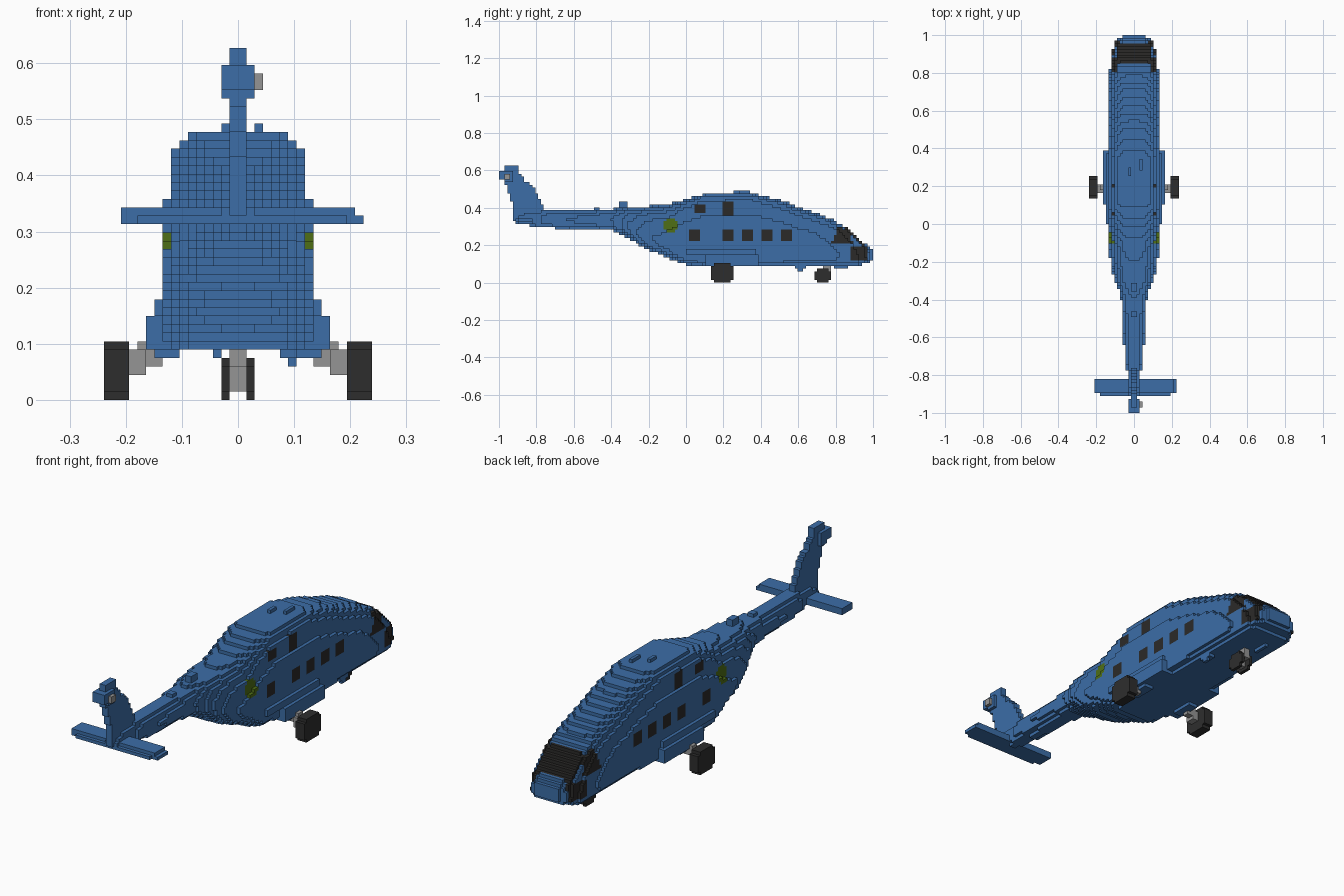
import bpy, bmesh, math
from mathutils import Vector

old = bpy.data.objects.get("Cube")
if old:
    bpy.data.objects.remove(old, do_unlink=True)

V = 1 / 67  # edge of one block


def material(name, rgb):
    m = bpy.data.materials.new(name)
    m.use_nodes = True
    m.diffuse_color = (*rgb, 1)
    bsdf = m.node_tree.nodes["Principled BSDF"]
    bsdf.inputs["Base Color"].default_value = (*rgb, 1)
    bsdf.inputs["Roughness"].default_value = 0.8
    return m


BLUE = material("blue_paint", (0.045, 0.155, 0.39))
GLASS = material("dark_glass", (0.024, 0.023, 0.022))
TYRE = material("black_rubber", (0.027, 0.027, 0.027))
GREY = material("grey_metal", (0.30, 0.30, 0.30))
GREEN = material("olive_green", (0.077, 0.156, 0.008))


def lerp(table, t):
    """Piecewise linear lookup of rows (key, value...) -> list of values."""
    if t <= table[0][0]:
        return table[0][1:]
    for a, b in zip(table, table[1:]):
        if t <= b[0]:
            f = (t - a[0]) / (b[0] - a[0])
            return [p + (q - p) * f for p, q in zip(a[1:], b[1:])]
    return table[-1][1:]


SIDES = [(ax, s) for ax in range(3) for s in (0, 1)]


def blocks(name, lo, hi, inside, mats, paint=lambda x, y, z: 0):
    """Fill a shape with blocks and keep only the outer skin."""
    r = [range(math.floor(a / V + .01), math.ceil(b / V - .01)) for a, b in zip(lo, hi)]
    mid = lambda c: [(k + 0.5) * V for k in c]
    cells = {(i, j, k) for i in r[0] for j in r[1] for k in r[2] if inside(*mid((i, j, k)))}
    bm = bmesh.new()
    verts = {}
    for c in sorted(cells):
        for ax, s in SIDES:
            n = list(c)
            n[ax] += 2 * s - 1
            if tuple(n) in cells:
                continue
            u, w = (ax + 1) % 3, (ax + 2) % 3
            loop = []
            for du, dw in ((0, 0), (1, 0), (1, 1), (0, 1)):
                p = list(c)
                p[ax] += s
                p[u] += du
                p[w] += dw
                p = tuple(p)
                if p not in verts:
                    verts[p] = bm.verts.new(Vector(p) * V)
                loop.append(verts[p])
            f = bm.faces.new(loop if s else loop[::-1])
            f.material_index = paint(*mid(c))
    me = bpy.data.meshes.new(name)
    bm.to_mesh(me)
    bm.free()
    for m in mats:
        me.materials.append(m)
    ob = bpy.data.objects.new(name, me)
    bpy.context.collection.objects.link(ob)
    return ob


def box(name, lo, hi, mat):
    """Plain box, given in whole blocks."""
    bpy.ops.mesh.primitive_cube_add(size=1)
    ob = bpy.context.object
    ob.name = name
    ob.scale = [(b - a) * V for a, b in zip(lo, hi)]
    ob.location = [(a + b) / 2 * V for a, b in zip(lo, hi)]
    bpy.ops.object.transform_apply()
    ob.data.materials.append(mat)
    return ob


def pair(name, lo, hi, mat):
    """Box on the left and its mirror on the right."""
    box("left_" + name, lo, hi, mat)
    box("right_" + name, (-hi[0], lo[1], lo[2]), (-lo[0], hi[1], hi[2]), mat)


# Fuselage stations: y, bottom, top, half width, roundness
STATIONS = [
    (-0.91, .315, .375, .022, 3), (-0.80, .30, .385, .034, 3), (-0.70, .29, .39, .050, 2.4),
    (-0.50, .285, .39, .058, 2.4), (-0.40, .28, .395, .066, 2.4), (-0.35, .255, .40, .080, 2.6),
    (-0.28, .22, .405, .110, 3), (-0.20, .175, .41, .126, 3), (-0.10, .135, .42, .132, 3.2),
    (-0.04, .107, .435, .136, 4), (0.0, .095, .445, .136, 5), (0.10, .09, .475, .137, 6),
    (0.35, .09, .478, .137, 6), (0.50, .09, .442, .137, 5), (0.60, .09, .405, .136, 4.5),
    (0.70, .09, .372, .135, 4.5), (0.78, .09, .338, .130, 5), (0.85, .09, .302, .124, 6),
    (0.90, .09, .258, .118, 6), (0.95, .098, .212, .107, 6), (0.98, .11, .19, .085, 5),
    (1.0, .12, .175, .055, 5)]


def in_fuselage(x, y, z):
    bottom, top, width, n = lerp(STATIONS, y)
    mid = bottom + 0.3 * (top - bottom) if y > -0.3 else (bottom + top) / 2
    t = (z - mid) / (top - mid) if z > mid else (mid - z) / (mid - bottom)
    if t >= 1:
        return False
    taper = 1 - 0.12 * t if z > mid else 1
    return abs(x) < width * taper * (1 - t ** n) ** (1 / n)


# Side windows: centre y, centre z, half width, half height
WINDOWS = [(y, .254, .030, .030) for y in (.042, .222, .325, .430, .532)]
WINDOWS += [(.070, .396, .028, .023), (.226, .397, .034, .035)]


def paint_fuselage(x, y, z):
    side = abs(x) > 0.075
    for cy, cz, w, h in WINDOWS:
        dy, dz = abs(y - cy) / w, abs(z - cz) / h
        if side and dy < 1 and dz < 1 and dy + dz < 1.75:
            return 1
    # round green marking
    if side and math.hypot(y + .085, z - .308) < .038:
        return 2
    # windscreen, cockpit side panes and lower nose panes
    if abs(x) < .088 and .855 < y < .95 and z > .19:
        return 1
    if abs(x) > .09 and .215 < z < .305 and abs(y - .838) < .055 - .35 * (z - .215):
        return 1
    if abs(x) > .07 and .885 < y < .965 and .12 < z < .19:
        return 1
    return 0


blocks("fuselage", (-.15, -.91, .08), (.15, 1, .49), in_fuselage, [BLUE, GLASS, GREEN], paint_fuselage)

# Tail fin outline: z, rear y, front y
FIN = [(.31, -.915, -.80), (.38, -.925, -.75), (.44, -.935, -.775), (.50, -.955, -.81),
       (.545, -.975, -.86), (.555, -1.0, -.87), (.60, -1.0, -.895), (.603, -.97, -.90), (.63, -.97, -.90)]


def in_fin(x, y, z):
    rear, front = lerp(FIN, z)
    half = .03 if .54 < z < .597 and y < -.92 else .015
    return rear < y < front and abs(x) < half


blocks("tail_fin", (-.03, -1, .315), (.03, -.74, .627), in_fin, [BLUE])
box("tail_rotor_hub", (2, -65, 37), (3, -63, 39), GREY)

# Tailplane, slightly longer on the left
box("tailplane_lower", (-14, -60, 21), (15, -55, 22), BLUE)
box("tailplane_upper", (-14, -60, 22), (14, -55, 23), BLUE)
box("tailplane_trailing_edge", (-12, -61, 21), (13, -60, 22), BLUE)

# Sponsons and undercarriage
pair("sponson", (7, 7, 6), (11, 26, 10), BLUE)
pair("sponson_top", (7, 0, 10), (10, 25, 12), BLUE)
pair("sponson_underside", (7, 10, 5), (10, 17, 6), BLUE)
pair("main_strut", (9, 12, 4), (12, 14, 7), GREY)
pair("main_axle", (11, 11, 3), (13, 14, 6), GREY)


def wheel(name, x0, x1, y, radius):
    """Block wheel with clipped corners, standing on the ground."""
    clip = lambda px, py, pz: abs(py - y) + abs(pz - radius) < 2 * radius - V * 1.1
    blocks(name, (x0, y - radius, 0), (x1, y + radius, 2 * radius), clip, [TYRE])


for side, s in (("left", 1), ("right", -1)):
    a, b = sorted((13 * V * s, 16 * V * s))
    wheel(side + "_main_wheel", a, b, 12.75 * V, 3.5 * V)
    a, b = sorted((V * s, 2 * V * s))
    wheel(side + "_nose_wheel", a, b, 49.2 * V, 2.5 * V)
box("nose_wheel_axle", (-1, 48, 1), (1, 50, 4), GREY)
box("nose_wheel_leg", (-1, 49, 3), (1, 52, 6), GREY)

# Rotor head stubs on the roof
box("rotor_head", (-2, 15, 31), (2, 22, 32), BLUE)
box("rotor_stub_front", (2, 19, 31), (3, 23, 33), BLUE)
box("rotor_stub_rear", (-2, 17, 31), (-1, 20, 33), BLUE)

# Aerials on the boom and belly
box("boom_aerial", (-1, -24, 26), (1, -21, 29), BLUE)
box("boom_rear_aerial", (-1, -33, 26), (1, -31, 27), BLUE)
box("belly_aerial", (6, 40, 4), (7, 42, 7), BLUE)
box("belly_aerial_base", (5, 39, 5), (7, 43, 6), BLUE)
box("belly_fin", (-3, 53, 5), (-2, 58, 7), BLUE)
